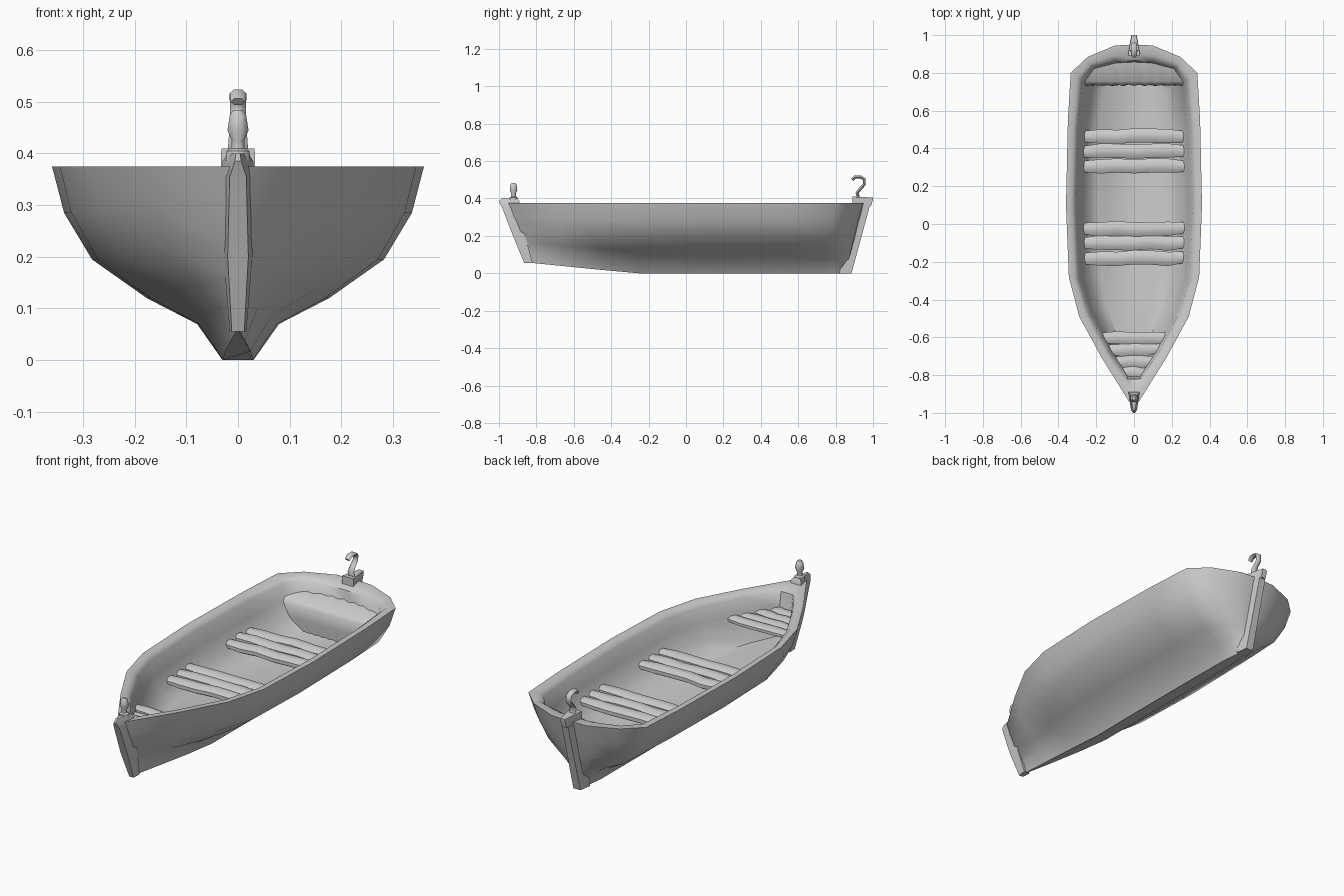
import bpy, bmesh, math, random
from mathutils import Vector

if "Cube" in bpy.data.objects:
    bpy.data.objects.remove(bpy.data.objects["Cube"])

random.seed(4)


def finish(name, bm, angle=40):
    bmesh.ops.remove_doubles(bm, verts=bm.verts, dist=0.0005)
    bmesh.ops.recalc_face_normals(bm, faces=bm.faces)
    me = bpy.data.meshes.new(name)
    bm.to_mesh(me)
    bm.free()
    ob = bpy.data.objects.new(name, me)
    bpy.context.collection.objects.link(ob)
    bpy.ops.object.select_all(action='DESELECT')
    ob.select_set(True)
    bpy.context.view_layer.objects.active = ob
    bpy.ops.object.shade_smooth_by_angle(angle=math.radians(angle))
    return ob


def loft(name, rings, angle=40):
    """Skin closed rings of equal length and cap both ends."""
    bm = bmesh.new()
    loops = [[bm.verts.new(p) for p in r] for r in rings]
    n = len(loops[0])
    for a, b in zip(loops, loops[1:]):
        for i in range(n):
            j = (i + 1) % n
            bm.faces.new((a[i], a[j], b[j], b[i]))
    bm.faces.new(loops[0])
    bm.faces.new(loops[-1])
    return finish(name, bm, angle)


def mirrored(half):
    """Half outline running stern to bow -> full closed loop."""
    return half + [(-x, y) for x, y in reversed(half[1:-1])]


# Hull: plan outlines of the outer and inner gunwale edge
outer = mirrored([(0, .95), (.10, .945), (.245, .885), (.335, .80), (.35, .55), (.36, .1),
                  (.345, -.28), (.29, -.49), (.17, -.71), (.02, -.95), (0, -.96)])
inner = mirrored([(0, .865), (.10, .86), (.22, .83), (.275, .76), (.30, .50), (.31, .1),
                  (.295, -.29), (.24, -.47), (.13, -.68), (.035, -.82), (0, -.822)])


def keel_z(y):
    return .06 * min(1, max(0, (-y - .27) / .6))


rings = []
for z, w in [(0, .083), (.07, .22), (.12, .49), (.195, .785), (.285, .935), (.375, 1)]:
    f = z / .375
    ring = []
    for x, y in outer:
        yy = y * (1 - .1 * (1 - f))
        b = keel_z(yy)
        ring.append((x * w, yy, b + (.375 - b) * f))
    rings.append(ring)
rings.append([((a[0] * .4 + b[0] * .6), a[1] * .4 + b[1] * .6, .374) for a, b in zip(outer, inner)])
for z, w, s in [(.355, 1, 1), (.28, .94, .985), (.2, .8, .96), (.15, .6, .93)]:
    rings.append([(x * w, y * s, z) for x, y in inner])
loft("hull", rings, 50)


# Seat planks: slightly wavy rounded boards across the boat
def plank(name, y, z, w0, w1, depth, height, segs=6):
    rs = []
    for i in range(segs + 1):
        t = i / segs * 2 - 1
        dy, dz = random.uniform(-.005, .005), random.uniform(-.003, .003)
        end = .8 if i in (0, segs) else 1
        ring = []
        for k in range(8):
            a = math.pi * (k + .5) / 4
            py = max(-1, min(1, 1.08 * math.cos(a))) * depth / 2 * end
            half = w0 + (w1 - w0) * (py / depth + .5)
            ring.append((t * half, y + dy + py, z + dz + math.sin(a) * height / 2 * 1.08 * end))
        rs.append(ring)
    loft(name, rs, 45)


for s, ys in enumerate([(.465, .385, .305), (-.025, -.1, -.18)]):
    for i, y in enumerate(ys):
        plank(f"seat_{s}_plank_{i}", y, .225, .27, .27, .075, .045)


def bow_half(y):
    return .04 + (y + .82) * .63


for i in range(4):
    y = -.603 - i * .062
    plank(f"bow_seat_plank_{i}", y, .265, bow_half(y - .03), bow_half(y + .03), .066, .035, 4)

# Stern seat: fluted bench with a front that narrows to the floor
bm = bmesh.new()
cols = []
n = 18
for i in range(n + 1):
    t = i / n * 2 - 1
    g = (.004 if i % 2 else -.004) * (1 - t * t)
    x = .275 * t
    back = .88 - .075 * t * t
    prof = [(x, back, .31 + g), (x, .755, .295 + g), (x, .735 - g, .275),
            (x * .88, .735 - g, .21), (x * .6, .74 - g, .14)]
    cols.append([bm.verts.new(p) for p in prof])
for a, b in zip(cols, cols[1:]):
    for k in range(4):
        bm.faces.new((a[k], b[k], b[k + 1], a[k + 1]))
stern_seat = finish("stern_seat", bm, 60)
# an open sheet: make sure it faces up
if sum(p.normal.z for p in stern_seat.data.polygons) < 0:
    stern_seat.data.flip_normals()


# Stem and stern post: tapered wedges (front/back half widths, y pair, z)
def post(name, levels):
    loft(name, [[(-wa, ya, za), (wa, ya, za), (wb, yb, zb), (-wb, yb, zb)]
                for wa, ya, za, wb, yb, zb in levels], 35)


post("stem", [(.012, -.865, .055, .016, -.82, .055),
              (.020, -.925, .20, .028, -.86, .20),
              (.016, -.985, .355, .030, -.89, .355),
              (.006, -1, .385, .030, -.89, .385),
              (.004, -.985, .40, .020, -.90, .40)])
post("stern_post", [(.030, .82, 0, .020, .885, 0),
                    (.030, .90, .36, .018, .983, .36)])
post("stern_post_cap", [(.033, .89, .36, .014, .99, .36),
                        (.033, .89, .395, .014, 1, .395),
                        (.032, .89, .41, .012, 1, .405)])

# Bow bollard: turned knob
prof = [(.026, .385), (.024, .405), (.014, .41), (.013, .425), (.022, .445), (.017, .475), (.010, .484)]
loft("bow_bollard", [[(r * math.cos(k * math.pi / 4 + .39), -.922 + r * math.sin(k * math.pi / 4 + .39), z)
                      for k in range(8)] for r, z in prof], 50)

# Stern hook: bent rod swept along a path in the side plane
path = [(.922, .40, .02), (.915, .43, .018), (.932, .452, .015), (.953, .475, .015), (.953, .503, .016),
        (.932, .515, .016), (.905, .516, .016), (.888, .500, .014)]
rings = []
for i, (y, z, w) in enumerate(path):
    p, q = path[max(i - 1, 0)], path[min(i + 1, len(path) - 1)]
    d = Vector((0, q[0] - p[0], q[1] - p[1])).normalized()
    nrm = Vector((0, -d.z, d.y))
    rings.append([Vector((w * math.cos(k * math.pi / 3), y, z)) + nrm * (.010 * math.sin(k * math.pi / 3))
                  for k in range(6)])
loft("stern_hook", rings, 50)
